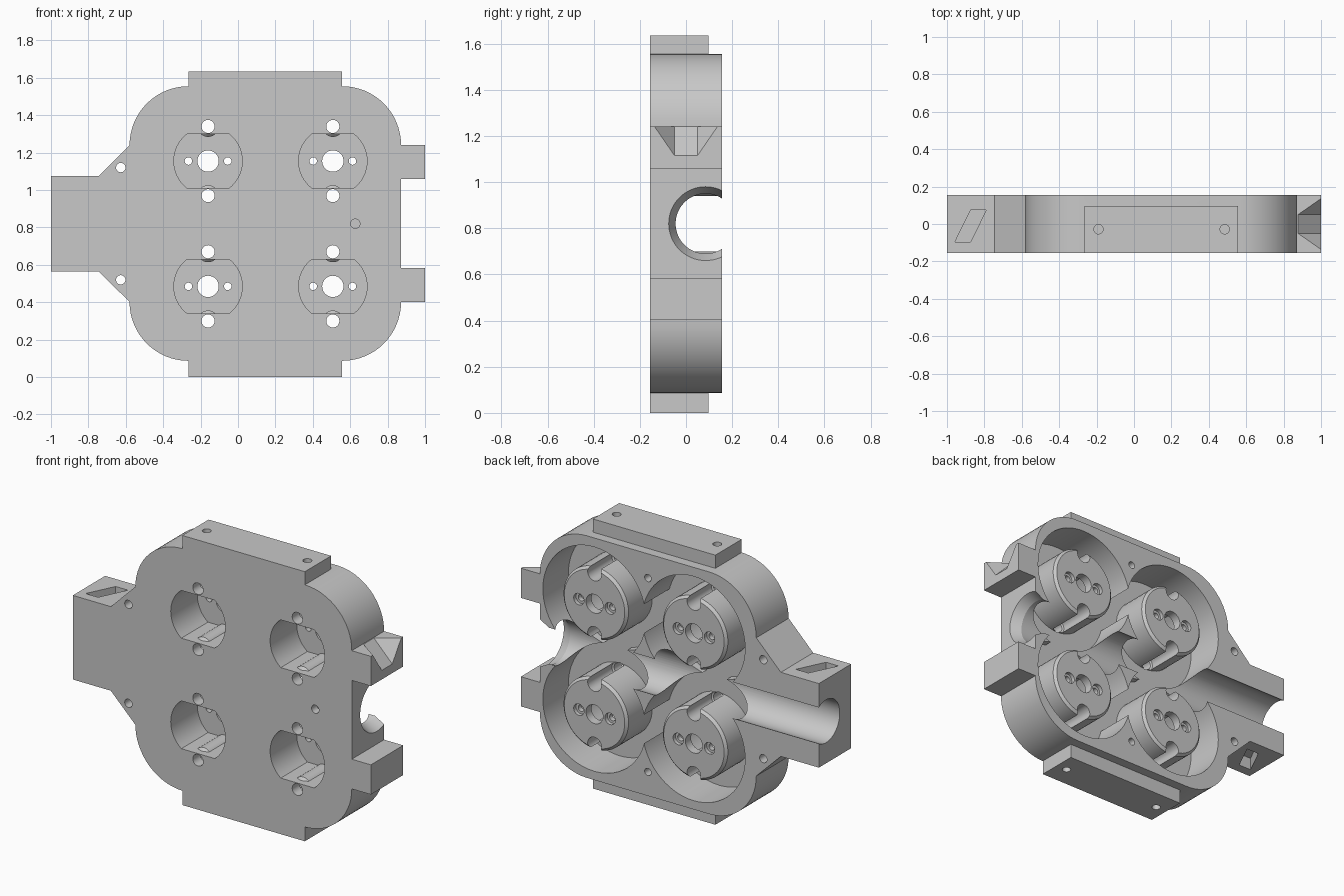
import bpy, bmesh
from math import sin, cos, pi, radians
from mathutils import Vector

if "Cube" in bpy.data.objects:
    bpy.data.objects.remove(bpy.data.objects["Cube"], do_unlink=True)

metal = bpy.data.materials.new("plain grey metal")
metal.use_nodes = True
GREY = (0.58, 0.58, 0.58, 1)
metal.diffuse_color = GREY
metal.node_tree.nodes["Principled BSDF"].inputs["Base Color"].default_value = GREY

FRONT, BACK, MID = -0.155, 0.155, 0.82


def finish(name, bm):
    bmesh.ops.recalc_face_normals(bm, faces=bm.faces)
    mesh = bpy.data.meshes.new(name)
    bm.to_mesh(mesh)
    bm.free()
    mesh.materials.append(metal)
    obj = bpy.data.objects.new(name, mesh)
    bpy.context.collection.objects.link(obj)
    return obj


def hull(name, points):
    """Convex solid around the points."""
    bm = bmesh.new()
    verts = [bm.verts.new(p) for p in points]
    bmesh.ops.convex_hull(bm, input=verts)
    bmesh.ops.dissolve_limit(bm, angle_limit=radians(1), verts=bm.verts, edges=bm.edges)
    return finish(name, bm)


def box(name, xs, ys, zs):
    return hull(name, [(x, y, z) for x in xs for y in ys for z in zs])


def turned(name, axis, centre, rings, n=48):
    """Solid of revolution; rings are (position along axis, radius)."""
    bm = bmesh.new()
    loops = []
    for t, r in rings:
        loop = []
        for i in range(n):
            a, b = r * cos(2 * pi * i / n), r * sin(2 * pi * i / n)
            p = {"x": (t, a, b), "y": (a, t, b), "z": (a, b, t)}[axis]
            loop.append(bm.verts.new(Vector(p) + Vector(centre)))
        loops.append(loop)
    for lo, hi in zip(loops, loops[1:]):
        for i in range(n):
            j = (i + 1) % n
            bm.faces.new((lo[i], lo[j], hi[j], hi[i]))
    bm.faces.new(loops[0])
    bm.faces.new(loops[-1])
    return finish(name, bm)


def combine(target, tool, operation="DIFFERENCE"):
    mod = target.modifiers.new("shape", "BOOLEAN")
    mod.operation, mod.solver, mod.object = operation, "EXACT", tool
    bpy.context.view_layer.objects.active = target
    bpy.ops.object.modifier_apply(modifier=mod.name)
    bpy.data.objects.remove(tool, do_unlink=True)


def arc(cx, cz, r, start, end, n=16):
    return [(cx + r * cos(radians(start + (end - start) * i / n)),
             cz + r * sin(radians(start + (end - start) * i / n))) for i in range(n + 1)]


# housing outline: arm, rounded corners and two prongs
R = 0.315
outline = [(-1, 0.565), (-0.745, 0.565)]
outline += arc(-0.265, 0.402, R, 180, 270) + arc(0.557, 0.402, R, 270, 360)
outline += [(1, 0.402), (1, 0.582), (0.872, 0.582), (0.872, 1.06), (1, 1.06), (1, 1.24)]
outline += arc(0.557, 1.24, R, 0, 90) + arc(-0.265, 1.24, R, 90, 180)
outline += [(-0.745, 1.075), (-1, 1.075)]
bm = bmesh.new()
face = bm.faces.new([bm.verts.new((x, FRONT, z)) for x, z in outline])
extruded = bmesh.ops.extrude_face_region(bm, geom=[face])["geom"]
bmesh.ops.translate(bm, vec=(0, BACK - FRONT, 0),
                    verts=[v for v in extruded if isinstance(v, bmesh.types.BMVert)])
housing = finish("pump_housing", bm)

# mounting flanges at top and bottom
for zs in ((0, 0.12), (1.52, 1.635)):
    combine(housing, box("flange", (-0.265, 0.557), (FRONT, 0.097), zs), "UNION")

# long channel, flared at the prong end
combine(housing, turned("channel", "x", (0, 0.085, MID),
                        [(-1.05, 0.13), (0.81, 0.13), (0.872, 0.16), (0.95, 0.16)], 64))

# round chambers in the back
centres = [(x, z) for x in (-0.16, 0.507) for z in (0.485, 1.155)]
for x, z in centres:
    combine(housing, turned("chamber", "y", (x, 0, z), [(-0.09, 0.345), (0.3, 0.345)], 64))

# bosses level with the back, with front recess and drillings
for x, z in centres:
    combine(housing, turned("boss", "y", (x, 0, z),
                            [(-0.12, 0.218), (0.138, 0.218), (0.153, 0.203)]), "UNION")
    sides = arc(x, z, 0.183, -52.4, 52.4) + arc(x, z, 0.183, 127.6, 232.4)
    recess = hull("recess", [(a, y, b) for a, b in sides for y in (-0.2, 0.1)])
    # pointed ribs inside the recess around the bolt holes
    for s in (-1, 1):
        combine(recess, turned("rib", "y", (x, 0, z + s * 0.185),
                               [(-0.12, 0.036), (-0.1, 0.056), (0.15, 0.056)], 28))
    combine(housing, recess)
    combine(housing, turned("centre_hole", "y", (x, 0, z), [(0, 0.057), (0.2, 0.057)], 32))
    for s in (-1, 1):
        combine(housing, turned("pin_hole", "y", (x + s * 0.105, 0, z),
                                [(0.05, 0.02), (0.13, 0.02), (0.13, 0.035), (0.2, 0.035)], 20))
        combine(housing, turned("bolt_hole", "y", (x, 0, z + s * 0.185),
                                [(-0.2, 0.035), (-0.085, 0.035), (-0.08, 0.046), (0.2, 0.046)], 28))

# small holes, slots and flange drillings, mirrored top and bottom
for s in (-1, 1):
    combine(housing, turned("arm_hole", "y", (-0.627, 0, MID + s * 0.3),
                            [(-0.2, 0.025), (0.2, 0.025)], 24))
    combine(housing, turned("back_hole", "y", (0.147, 0, MID + s * 0.588),
                            [(0, 0.022), (0.2, 0.022)], 24))
    for x in (-0.19, 0.485):
        combine(housing, turned("flange_hole", "z", (x, -0.028, MID + s * 0.82),
                                [(-0.1, 0.025), (0.1, 0.025)], 24))
    slot = [(-0.957, -0.095), (-0.873, -0.095), (-0.79, 0.075), (-0.873, 0.075)]
    combine(housing, hull("slot", [(x, y, MID + s * d) for x, y in slot for d in (0.18, 0.3)]))
combine(housing, turned("front_hole", "y", (0.627, 0, MID), [(-0.2, 0.025), (-0.105, 0.025)], 24))

# flared notch in the upper prong
combine(housing, hull("notch", [(x, s * w, z) for s in (-1, 1) for x, w, z in (
    (0.872, 0.05, 1.245), (0.872, 0.064, 1.265), (1.02, 0.05, 1.095), (1.02, 0.167, 1.265))]))

bpy.ops.object.select_all(action="DESELECT")
housing.select_set(True)
bpy.context.view_layer.objects.active = housing
bpy.ops.object.shade_smooth_by_angle(angle=radians(20))
